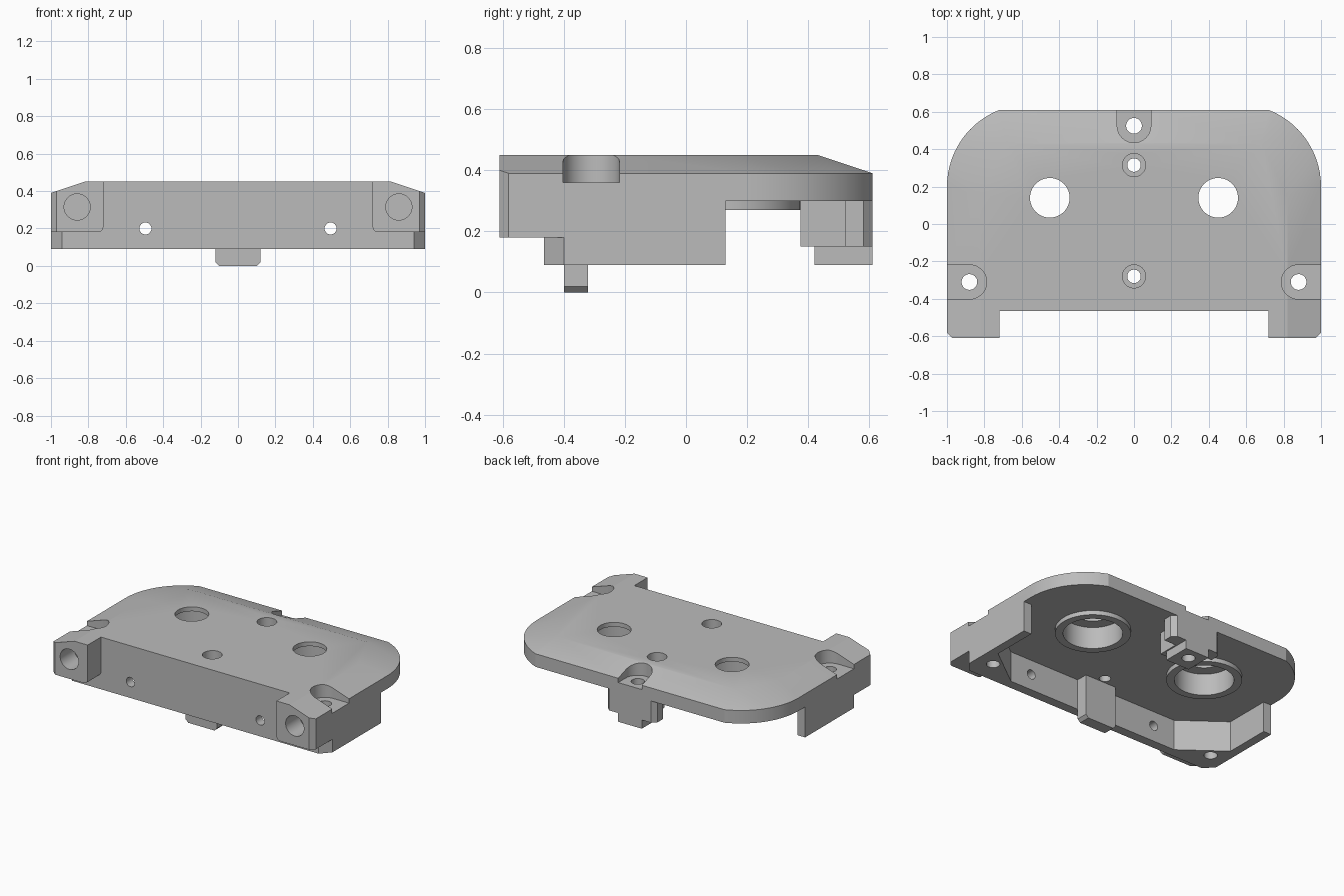
import bpy, bmesh, math
from mathutils import Vector

cube = bpy.data.objects.get("Cube")
if cube:
    bpy.data.objects.remove(cube, do_unlink=True)

grey = bpy.data.materials.new("machined_grey")
grey.use_nodes = True
grey.diffuse_color = (0.5, 0.5, 0.5, 1)
grey.node_tree.nodes["Principled BSDF"].inputs["Base Color"].default_value = (0.5, 0.5, 0.5, 1)


def make_object(name, bm):
    bmesh.ops.recalc_face_normals(bm, faces=bm.faces[:])
    mesh = bpy.data.meshes.new(name)
    bm.to_mesh(mesh)
    bm.free()
    mesh.materials.append(grey)
    obj = bpy.data.objects.new(name, mesh)
    bpy.context.collection.objects.link(obj)
    return obj


def prism(name, outline, low, high, axis="z"):
    """Extrude a 2D outline: (x, y) along z, or (x, z) along y."""
    bm = bmesh.new()
    place = (lambda u, v, h: (u, v, h)) if axis == "z" else (lambda u, v, h: (u, h, v))
    face = bm.faces.new([bm.verts.new(place(u, v, low)) for u, v in outline])
    extruded = bmesh.ops.extrude_face_region(bm, geom=[face])["geom"]
    shift = Vector(place(0, 0, high - low))
    bmesh.ops.translate(bm, verts=[g for g in extruded if isinstance(g, bmesh.types.BMVert)], vec=shift)
    return make_object(name, bm)


def arc(cx, cy, r, start, end, steps):
    angles = [math.radians(start + (end - start) * i / steps) for i in range(steps + 1)]
    return [(cx + r * math.cos(a), cy + r * math.sin(a)) for a in angles]


def cylinder(name, cx, cy, r, low, high, axis="z"):
    return prism(name, arc(cx, cy, r, 0, 360, 48)[:-1], low, high, axis)


def mirrored(points):
    """Right half of an outline followed by its mirror image."""
    return points + [(-x, y) for x, y in reversed(points)]


def combine(target, tool, operation):
    mod = target.modifiers.new("combine", "BOOLEAN")
    mod.operation, mod.solver, mod.object = operation, "EXACT", tool
    bpy.context.view_layer.update()
    evaluated = target.evaluated_get(bpy.context.evaluated_depsgraph_get())
    mesh = bpy.data.meshes.new_from_object(evaluated)
    target.modifiers.clear()
    target.data = mesh
    bpy.data.objects.remove(tool, do_unlink=True)


# Top plate: rounded rear corners, sloped sides and back
corner = arc(0.56, 0.2, 0.44, 0, 68.7, 14)
corner[-1] = (0.72, 0.61)
rim = mirrored([(1, -0.61)] + corner)
crown = mirrored([(0.82, -0.61), (0.82, 0.15), (0.68, 0.43)])
bm = bmesh.new()
for outline, z in ((rim, 0.30), (rim, 0.39), (crown, 0.45)):
    for x, y in outline:
        bm.verts.new((x, y, z))
bmesh.ops.convex_hull(bm, input=bm.verts[:])
bmesh.ops.dissolve_limit(bm, angle_limit=0.01, verts=bm.verts[:], edges=bm.edges[:])
body = make_object("mount_plate", bm)

# Front opening between the two legs
combine(body, prism("front_gap", mirrored([(0.72, -0.7), (0.72, -0.465)]), 0.05, 0.6), "DIFFERENCE")

# Skirt wall with angled inside corners
skirt = mirrored([(0.94, -0.465), (1, -0.40), (1, 0.13), (0.94, 0.13), (0.94, -0.19), (0.66, -0.40)])
combine(body, prism("skirt", skirt, 0.09, 0.32), "UNION")

# Rear post: wide shouldered part above a narrow foot
shoulder = mirrored([(0.10, 0.375), (0.10, 0.52), (0.19, 0.52), (0.19, 0.58), (0.16, 0.61)])
combine(body, prism("rear_post", shoulder, 0.15, 0.33), "UNION")
combine(body, prism("rear_foot", mirrored([(0.09, 0.42), (0.09, 0.61)]), 0.09, 0.2), "UNION")

for side in (-1, 1):
    # Front legs with a rounded lower inside corner
    profile = [(0.95, 0.34), (1, 0.34), (1, 0.18)] + arc(0.75, 0.21, 0.03, 270, 180, 6) + [(0.72, 0.34)]
    leg = [(side * x, z) for x, z in profile]
    combine(body, prism("front_leg", leg, -0.61, -0.39, "y"), "UNION")
    chamfer = [(side * 0.96, -0.62), (side * 1.01, -0.57), (side * 1.01, -0.62)]
    combine(body, prism("leg_chamfer", chamfer, 0.1, 0.5), "DIFFERENCE")
    combine(body, cylinder("leg_bore", side * 0.86, 0.315, 0.07, -0.65, -0.46, "y"), "DIFFERENCE")

    # Bearing bosses with a wide bore below and a smaller hole on top
    x = side * 0.45
    combine(body, cylinder("boss", x, 0.14, 0.235, 0.27, 0.33), "UNION")
    combine(body, cylinder("boss_bore", x, 0.14, 0.185, 0.2, 0.42), "DIFFERENCE")
    combine(body, cylinder("boss_hole", x, 0.14, 0.106, 0.35, 0.5), "DIFFERENCE")

    # Screw recess open to the side, and its through hole
    recess = arc(0.88, -0.31, 0.092, 90, 270, 20) + [(1.05, -0.402), (1.05, -0.218)]
    combine(body, prism("side_recess", [(side * u, v) for u, v in recess], 0.36, 0.6), "DIFFERENCE")
    combine(body, cylinder("side_hole", side * 0.88, -0.31, 0.042, 0, 0.6), "DIFFERENCE")

    # Small holes through the front wall
    combine(body, cylinder("wall_hole", side * 0.495, 0.2, 0.032, -0.5, -0.37, "y"), "DIFFERENCE")

# Rear recess open to the back
recess = arc(0, 0.525, 0.09, 180, 360, 20) + [(0.09, 0.7), (-0.09, 0.7)]
combine(body, prism("rear_recess", recess, 0.36, 0.6), "DIFFERENCE")
combine(body, cylinder("rear_hole", 0, 0.525, 0.042, 0, 0.6), "DIFFERENCE")

# Counterbored holes on the centre line
for y in (0.315, -0.28):
    combine(body, cylinder("counterbore", 0, y, 0.062, 0.37, 0.6), "DIFFERENCE")
    combine(body, cylinder("centre_hole", 0, y, 0.036, 0.1, 0.6), "DIFFERENCE")

# Locating tab inside the front wall, with chamfered tip
tab_profile = mirrored([(0.10, 0), (0.12, 0.02), (0.12, 0.30)])
tab = prism("locating_tab", tab_profile, -0.40, -0.32, "y")

bpy.ops.object.select_all(action="DESELECT")
body.select_set(True)
bpy.context.view_layer.objects.active = body
bpy.ops.object.shade_smooth_by_angle(angle=math.radians(15))
